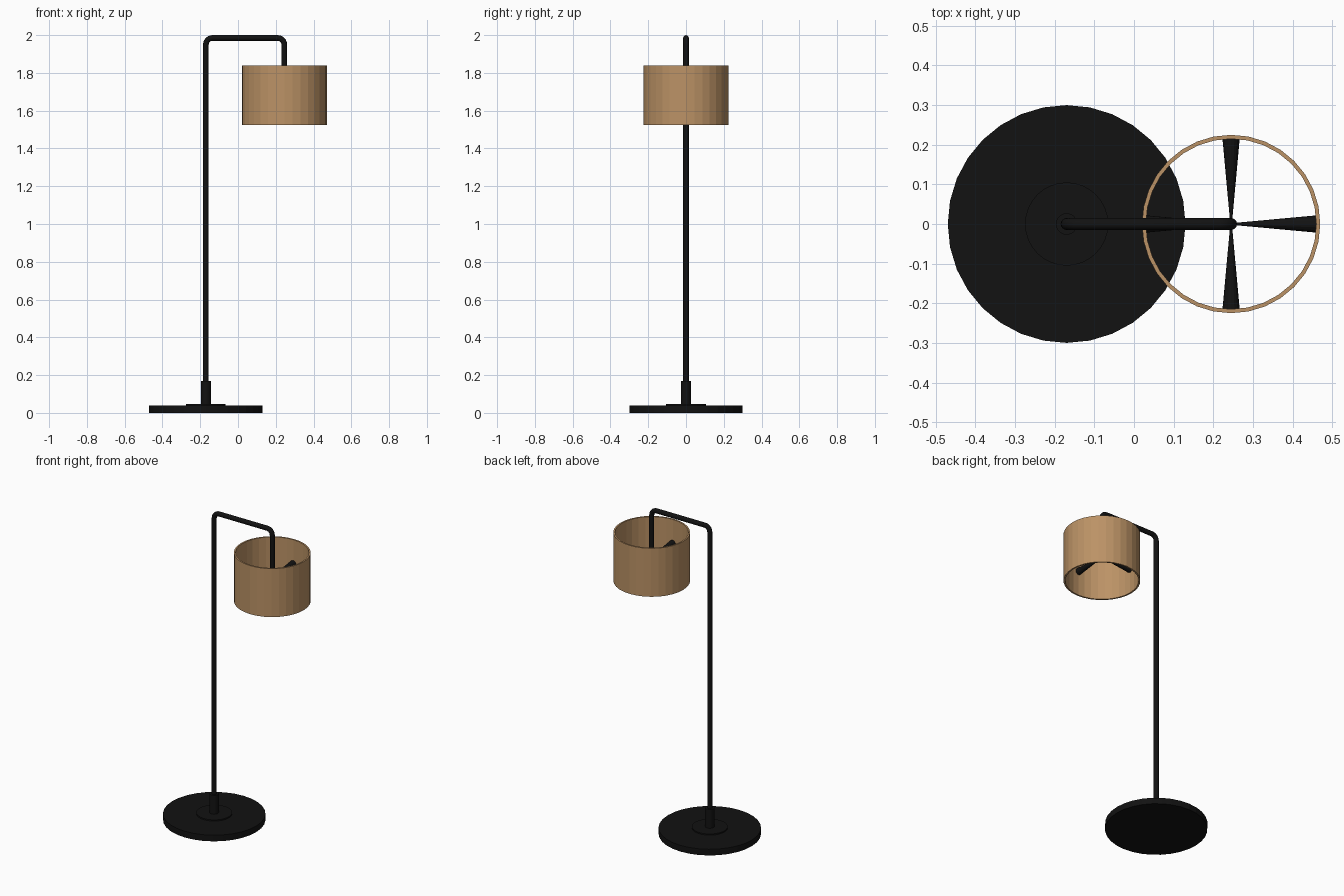
import bpy, bmesh, math
from mathutils import Matrix, Vector

if "Cube" in bpy.data.objects:
    bpy.data.objects.remove(bpy.data.objects["Cube"])

POLE_X, SHADE_X = -0.17, 0.245
SPOKE_Z = 1.683


def material(name, rgb):
    m = bpy.data.materials.new(name)
    m.diffuse_color = (*rgb, 1)
    m.use_nodes = True
    m.node_tree.nodes["Principled BSDF"].inputs["Base Color"].default_value = m.diffuse_color
    return m


black = material("black metal", (0.006, 0.006, 0.006))
tan = material("tan fabric", (0.50, 0.29, 0.132))


def add_object(name, bm, mat):
    bmesh.ops.recalc_face_normals(bm, faces=bm.faces)
    me = bpy.data.meshes.new(name)
    bm.to_mesh(me)
    bm.free()
    me.materials.append(mat)
    ob = bpy.data.objects.new(name, me)
    bpy.context.collection.objects.link(ob)
    return ob


def lathe(name, profile, x, mat, sides=32, closed=False):
    """Spin (radius, z) points round a vertical axis at x."""
    bm = bmesh.new()
    rings = [[bm.verts.new((x + r * math.cos(2 * math.pi * i / sides),
                            r * math.sin(2 * math.pi * i / sides), z))
              for i in range(sides)] for r, z in profile]
    pairs = list(zip(rings, rings[1:])) + ([(rings[-1], rings[0])] if closed else [])
    for a, b in pairs:
        for i in range(sides):
            j = (i + 1) % sides
            bm.faces.new((a[i], a[j], b[j], b[i]))
    if not closed:
        bm.faces.new(rings[0])
        bm.faces.new(rings[-1])
    return add_object(name, bm, mat)


# Weighted base, mounting plate and collar
lathe("base", [(0.30, 0), (0.30, 0.04)], POLE_X, black)
lathe("base_plate", [(0.105, 0.035), (0.105, 0.048)], POLE_X, black)
lathe("pole_collar", [(0.027, 0.04), (0.027, 0.17)], POLE_X, black, 24)

# Open drum shade
lathe("shade", [(0.225, 1.525), (0.225, 1.838), (0.215, 1.838), (0.215, 1.525)],
      SHADE_X, tan, closed=True)

# Bent pole: upright, arm and drop in one swept tube
R, TOP = 0.035, 1.985
path = [(POLE_X, 0.05)]
for cx, start in ((POLE_X + R, math.pi), (SHADE_X - R, math.pi / 2)):
    for k in range(7):
        a = start - k * math.pi / 12
        path.append((cx + R * math.cos(a), TOP - R + R * math.sin(a)))
path.append((SHADE_X, SPOKE_Z - 0.005))
bm = bmesh.new()
rings, N = [], 16
for i, p in enumerate(path):
    q0, q1 = path[max(i - 1, 0)], path[min(i + 1, len(path) - 1)]
    t = Vector((q1[0] - q0[0], 0, q1[1] - q0[1])).normalized()
    if i in (0, 1, len(path) - 2, len(path) - 1):
        t = Vector((0, 0, 1 if i < 2 else -1))
    side, up = t.cross(Vector((0, 1, 0))), Vector((0, 1, 0))
    c = Vector((p[0], 0, p[1]))
    rings.append([bm.verts.new(c + 0.015 * (side * math.cos(2 * math.pi * k / N)
                                            + up * math.sin(2 * math.pi * k / N)))
                  for k in range(N)])
for a, b in zip(rings, rings[1:]):
    for k in range(N):
        bm.faces.new((a[k], a[(k + 1) % N], b[(k + 1) % N], b[k])).smooth = True
bm.faces.new(rings[0])
bm.faces.new(rings[-1])
add_object("pole", bm, black)

# Four tapered spokes holding the shade
bm = bmesh.new()
for i in range(4):
    m = (Matrix.Translation((SHADE_X, 0, SPOKE_Z))
         @ Matrix.Rotation(i * math.pi / 2, 4, 'Z')
         @ Matrix.Translation((0.109, 0, 0)) @ Matrix.Rotation(math.pi / 2, 4, 'Y'))
    bmesh.ops.create_cone(bm, cap_ends=True, segments=16, radius1=0.002,
                          radius2=0.022, depth=0.218, matrix=m)
add_object("shade_spokes", bm, black)
